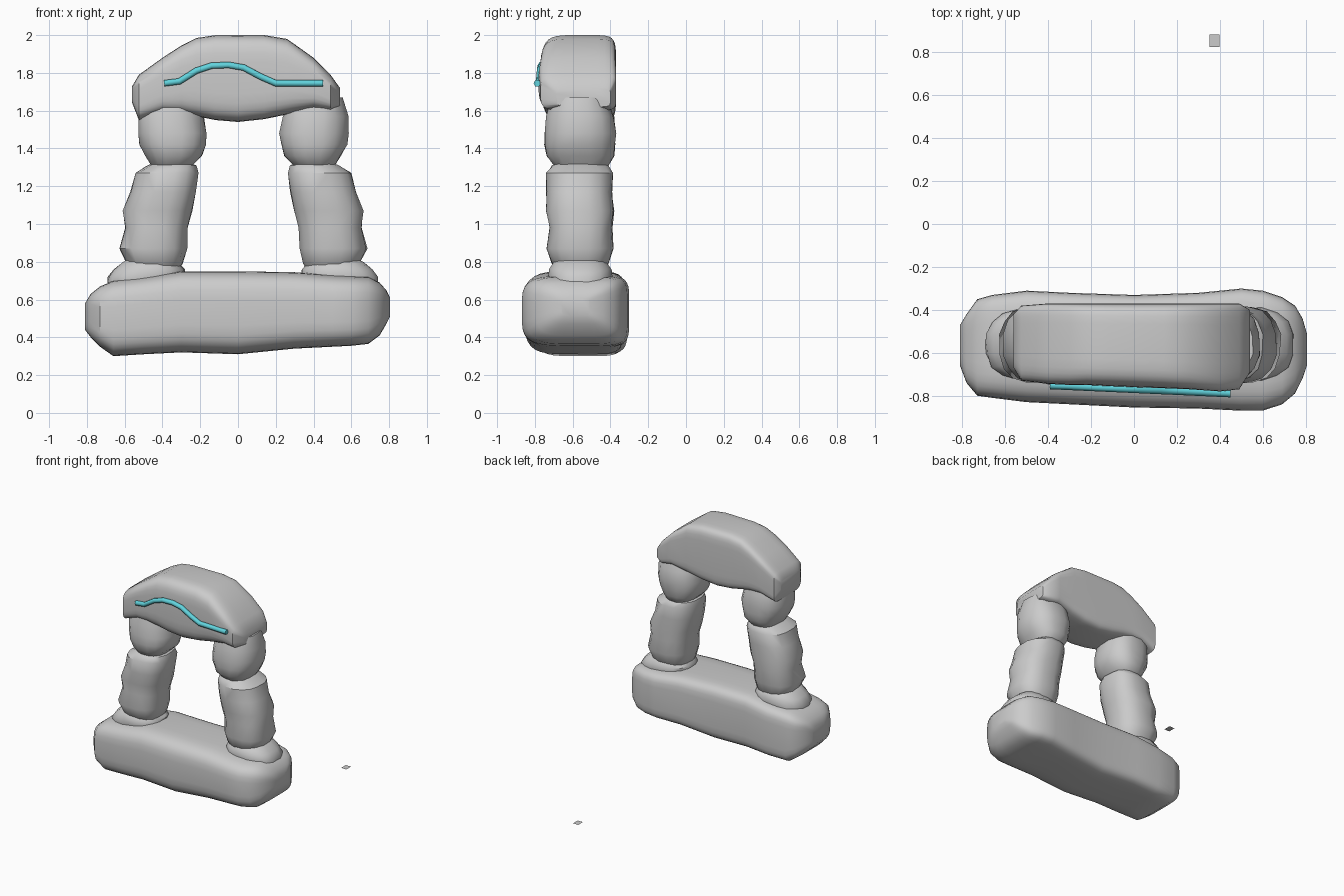
import bpy, bmesh, math, random
from mathutils import Vector

random.seed(4)


def loft(name, axis, stations, n_pos, n_neg, sides=32, jitter=0.0, mirror=None):
    """Skin superellipse sections. station = (t, a0, a1, b0, b1);
    axis 'x': a=y, b=z; axis 'z': a=x, b=y."""
    bm = bmesh.new()
    rings = []
    for t, a0, a1, b0, b1 in stations:
        ring = []
        for i in range(sides):
            ang = 2 * math.pi * (i + 0.5) / sides
            c, s = math.cos(ang), math.sin(ang)
            n = n_pos if c > 0 else n_neg
            k = 1 + random.uniform(-jitter, jitter)
            u = math.copysign(abs(c) ** (2 / n), c) * k
            v = math.copysign(abs(s) ** (2 / n), s) * k
            a = (a0 + a1) / 2 + u * (a1 - a0) / 2
            b = (b0 + b1) / 2 + v * (b1 - b0) / 2
            co = Vector((t, a, b)) if axis == 'x' else Vector((a, b, t))
            if mirror is not None:
                co.x = mirror - co.x
            ring.append(bm.verts.new(co))
        rings.append(ring)
    for r, q in zip(rings, rings[1:]):
        for i in range(sides):
            j = (i + 1) % sides
            bm.faces.new((r[i], r[j], q[j], q[i]))
    bm.faces.new(rings[0])
    bm.faces.new(rings[-1])
    bmesh.ops.recalc_face_normals(bm, faces=bm.faces)
    me = bpy.data.meshes.new(name)
    bm.to_mesh(me)
    bm.free()
    ob = bpy.data.objects.new(name, me)
    bpy.context.collection.objects.link(ob)
    return ob


# Base boulder: (x, y front, y back, z low, z high)
loft("base_stone", 'x', [
    (-0.81, -0.66, -0.47, 0.44, 0.58),
    (-0.78, -0.74, -0.42, 0.40, 0.63),
    (-0.73, -0.80, -0.35, 0.35, 0.67),
    (-0.66, -0.81, -0.33, 0.30, 0.70),
    (-0.50, -0.83, -0.31, 0.31, 0.72),
    (-0.30, -0.84, -0.32, 0.32, 0.75),
    (0.00, -0.855, -0.33, 0.31, 0.75),
    (0.30, -0.86, -0.32, 0.34, 0.745),
    (0.50, -0.87, -0.30, 0.35, 0.73),
    (0.60, -0.87, -0.31, 0.355, 0.725),
    (0.69, -0.84, -0.34, 0.365, 0.72),
    (0.75, -0.79, -0.38, 0.41, 0.69),
    (0.785, -0.72, -0.44, 0.47, 0.65),
    (0.805, -0.66, -0.51, 0.51, 0.61)], 6, 4)

# Curved lintel
loft("lintel_stone", 'x', [
    (-0.56, -0.67, -0.42, 1.64, 1.73),
    (-0.525, -0.73, -0.38, 1.55, 1.79),
    (-0.40, -0.745, -0.37, 1.59, 1.88),
    (-0.30, -0.75, -0.37, 1.585, 1.945),
    (-0.22, -0.75, -0.37, 1.57, 1.985),
    (-0.12, -0.755, -0.37, 1.55, 2.0),
    (0.00, -0.76, -0.37, 1.54, 2.0),
    (0.14, -0.765, -0.37, 1.555, 2.0),
    (0.26, -0.77, -0.37, 1.58, 1.98),
    (0.40, -0.78, -0.37, 1.61, 1.88),
    (0.49, -0.77, -0.37, 1.60, 1.79),
    (0.54, -0.69, -0.40, 1.62, 1.72)], 7, 4.5)

# Pillars, three stones each: (z, x outer, x inner, y front, y back)
pillar = {
    "upper_stone": [
        (1.67, -0.50, -0.20, -0.71, -0.42), (1.57, -0.53, -0.18, -0.74, -0.38),
        (1.48, -0.53, -0.16, -0.75, -0.37), (1.42, -0.525, -0.17, -0.75, -0.375),
        (1.36, -0.49, -0.19, -0.74, -0.38), (1.31, -0.46, -0.24, -0.70, -0.41),
        (1.27, -0.43, -0.28, -0.65, -0.46)],
    "middle_stone": [
        (1.33, -0.43, -0.27, -0.67, -0.45), (1.31, -0.48, -0.22, -0.71, -0.41),
        (1.27, -0.545, -0.21, -0.74, -0.385), (1.17, -0.57, -0.22, -0.74, -0.39),
        (1.07, -0.61, -0.24, -0.74, -0.38), (0.98, -0.60, -0.265, -0.725, -0.39),
        (0.87, -0.63, -0.27, -0.74, -0.385), (0.79, -0.59, -0.29, -0.71, -0.41),
        (0.73, -0.56, -0.33, -0.66, -0.45)],
    "foot_stone": [
        (0.82, -0.57, -0.36, -0.66, -0.46), (0.80, -0.61, -0.32, -0.70, -0.42),
        (0.76, -0.66, -0.28, -0.725, -0.395), (0.72, -0.69, -0.28, -0.73, -0.39),
        (0.67, -0.69, -0.30, -0.72, -0.40), (0.62, -0.62, -0.34, -0.68, -0.44)],
}
for part, rows in pillar.items():
    loft("left_" + part, 'z', rows, 2.5, 2.5, 16, 0.025)
    loft("right_" + part, 'z', rows, 2.5, 2.5, 16, 0.025, mirror=0.055)

# Small ground chip behind the arch
bpy.ops.mesh.primitive_plane_add(size=1, location=(0.375, 0.853, 0))
chip = bpy.context.object
chip.name = "ground_chip"
chip.scale = (0.047, 0.06, 1)

for ob in bpy.context.scene.objects:
    ob.select_set(ob.type == 'MESH')
bpy.ops.object.shade_smooth_by_angle(angle=math.radians(40))

# Glowing groove on the lintel front
path = [(-0.39, 1.745), (-0.31, 1.755), (-0.22, 1.812), (-0.14, 1.838), (-0.05, 1.842),
        (0.03, 1.828), (0.12, 1.78), (0.20, 1.745), (0.45, 1.745)]
cu = bpy.data.curves.new("glow_line", 'CURVE')
cu.dimensions = '3D'
cu.bevel_depth = 0.019
cu.bevel_resolution = 1
cu.use_fill_caps = True
sp = cu.splines.new('POLY')
sp.points.add(len(path) - 1)
for p, (x, z) in zip(sp.points, path):
    p.co = (x, -0.768 - 0.045 * x, z, 1)
glow = bpy.data.objects.new("glow_line", cu)
bpy.context.collection.objects.link(glow)
mat = bpy.data.materials.new("cyan_glow")
mat.diffuse_color = (0.12, 0.65, 0.72, 1)
cu.materials.append(mat)
